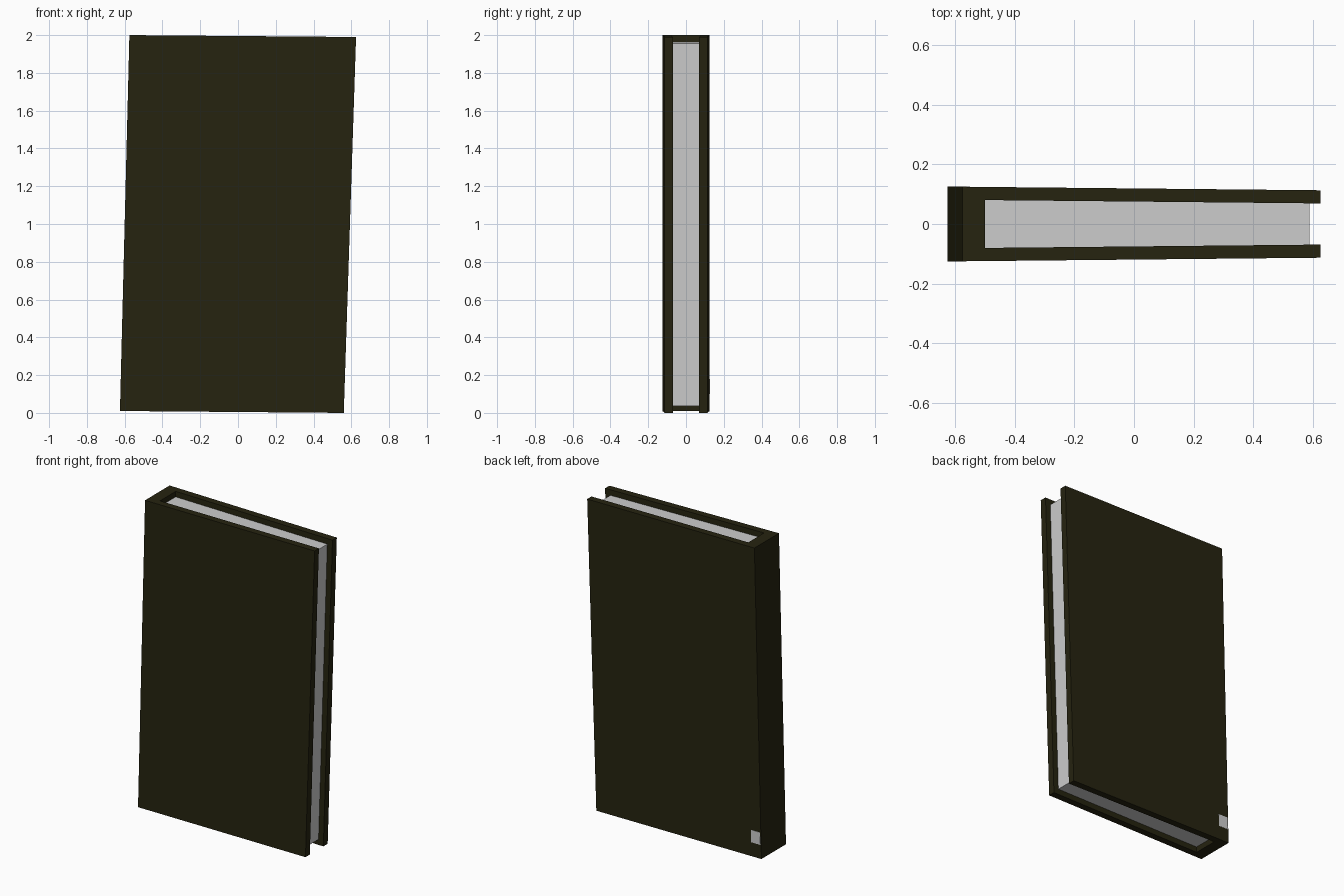
import bpy

if "Cube" in bpy.data.objects:
    bpy.data.objects.remove(bpy.data.objects["Cube"])

# Colours
def material(name, rgb):
    m = bpy.data.materials.new(name)
    m.diffuse_color = (*rgb, 1)
    m.use_nodes = True
    m.node_tree.nodes["Principled BSDF"].inputs["Base Color"].default_value = m.diffuse_color
    return m

COVER = material("dark olive cover", (0.019, 0.017, 0.005))
PAPER = material("pale grey paper", (0.61, 0.61, 0.61))


def lean(u, y, t):
    """Map book space (u spine to fore edge, t bottom to top) to the
    slightly leaning book that gets thinner away from the spine."""
    left = -0.625 + 0.05 * t
    right = 0.56 + 0.065 * t
    x = left + (right - left) * u
    z = 1.99 * t + 0.01 * (1 - u)
    taper = 0.012 * u
    return x, (y - taper if y > 0 else y + taper), z


def block(name, us, ys, ts, mat):
    verts = [lean(u, y, t) for u in us for y in ys for t in ts]
    faces = [(0, 1, 3, 2), (4, 6, 7, 5), (0, 4, 5, 1),
             (2, 3, 7, 6), (0, 2, 6, 4), (1, 5, 7, 3)]
    me = bpy.data.meshes.new(name)
    me.from_pydata(verts, [], faces)
    me.materials.append(mat)
    ob = bpy.data.objects.new(name, me)
    bpy.context.collection.objects.link(ob)
    return ob


SPINE = 0.0625
# Spine across the full thickness
block("spine", (0, SPINE), (-0.125, 0.125), (0, 1), COVER)
# Front and back boards
block("front_cover", (SPINE, 1), (-0.125, -0.081), (0, 1), COVER)
block("back_cover", (SPINE, 1), (0.081, 0.125), (0, 1), COVER)
# Page block, set in from the three open edges
block("pages", (SPINE, 0.97), (-0.081, 0.081), (0.018, 0.982), PAPER)
# Worn patch low on the back hinge where paper shows
block("worn_hinge_patch", (0.004, 0.06), (0.122, 0.1265), (0.045, 0.085), PAPER)
